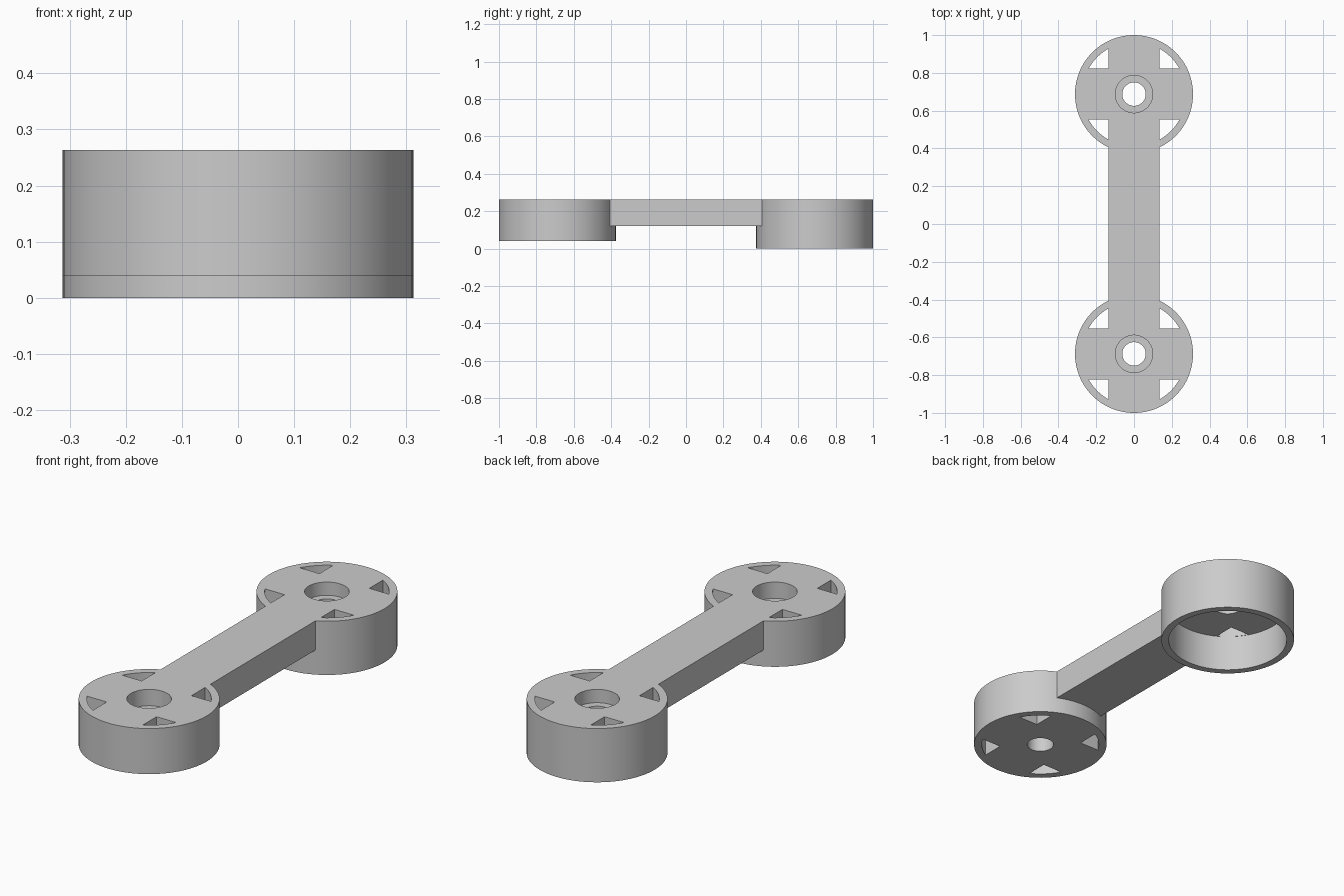
import bpy, bmesh
from math import sin, cos, pi, acos

if "Cube" in bpy.data.objects:
    bpy.data.objects.remove(bpy.data.objects["Cube"], do_unlink=True)

TOP = 0.263          # shared top height
END_Y = 0.6875       # distance of each round end from the middle
RADIUS = 0.3125
INNER = 0.278        # inside of the rim
HALF = 0.135         # half width of the arm and of the cross webs

grey = bpy.data.materials.new("plain grey")
grey.use_nodes = True
grey.diffuse_color = (0.6, 0.6, 0.6, 1)
grey.node_tree.nodes["Principled BSDF"].inputs["Base Color"].default_value = (0.6, 0.6, 0.6, 1)


def prism(name, points, z0, z1):
    """Extrude a flat outline from z0 up to z1."""
    bm = bmesh.new()
    face = bm.faces.new([bm.verts.new((x, y, z0)) for x, y in points])
    moved = bmesh.ops.extrude_face_region(bm, geom=[face])["geom"]
    verts = [v for v in moved if isinstance(v, bmesh.types.BMVert)]
    bmesh.ops.translate(bm, verts=verts, vec=(0, 0, z1 - z0))
    bmesh.ops.recalc_face_normals(bm, faces=bm.faces)
    mesh = bpy.data.meshes.new(name)
    bm.to_mesh(mesh)
    bm.free()
    mesh.materials.append(grey)
    obj = bpy.data.objects.new(name, mesh)
    bpy.context.collection.objects.link(obj)
    return obj


def circle(r, cy, n=96):
    return [(r * cos(2 * pi * i / n), cy + r * sin(2 * pi * i / n)) for i in range(n)]


def window(sx, sy, cy, r=0.276, n=10):
    """Quarter opening between two webs and the rim."""
    a = pi / 2 - acos(HALF / r)
    arc = [a + (pi / 2 - 2 * a) * i / n for i in range(n + 1)]
    pts = [(HALF, HALF)] + [(r * cos(t), r * sin(t)) for t in arc]
    return [(sx * x, cy + sy * y) for x, y in pts]


def combine(body, tool, operation):
    tool.hide_render = True
    mod = body.modifiers.new(operation.lower(), 'BOOLEAN')
    mod.operation = operation
    mod.solver = 'EXACT'
    mod.object = tool
    bpy.context.view_layer.objects.active = body
    bpy.ops.object.modifier_apply(modifier=mod.name)
    bpy.data.objects.remove(tool, do_unlink=True)


# Connecting arm
end = 0.408
link = prism("link_arm", [(-HALF, -end), (HALF, -end), (HALF, end), (-HALF, end)], 0.12, TOP)

# Round ends: solid at the front, taller open cup at the back
for side, bottom, bore in ((-1, 0.04, 0.08), (1, 0.0, 0.065)):
    cy = side * END_Y
    combine(link, prism("round_end", circle(RADIUS, cy), bottom, TOP), 'UNION')
    if side > 0:
        combine(link, prism("cup_hollow", circle(INNER, cy), -0.1, 0.18), 'DIFFERENCE')
    # Stepped centre hole
    combine(link, prism("through_hole", circle(0.062, cy, 48), -0.1, 0.4), 'DIFFERENCE')
    combine(link, prism("counterbore", circle(0.099, cy, 48), TOP - bore, 0.4), 'DIFFERENCE')
    # Four openings around the cross webs
    for sx in (-1, 1):
        for sy in (-1, 1):
            combine(link, prism("opening", window(sx, sy, cy), -0.1, 0.4), 'DIFFERENCE')

bpy.ops.object.select_all(action='DESELECT')
link.select_set(True)
bpy.context.view_layer.objects.active = link
bpy.ops.object.shade_smooth_by_angle(angle=pi / 6)
